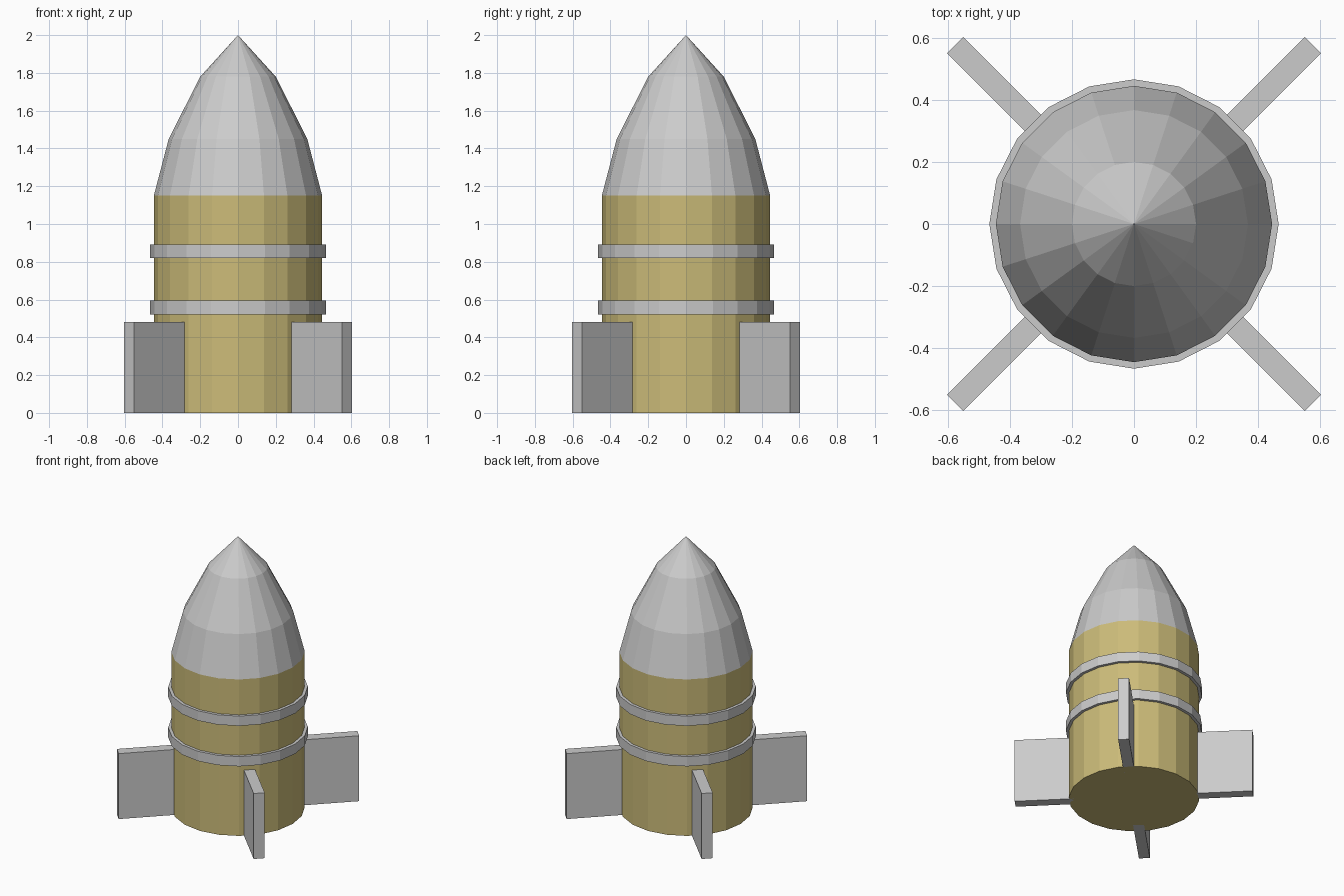
import bpy, bmesh
from math import cos, sin, pi, radians
from mathutils import Matrix

if "Cube" in bpy.data.objects:
    bpy.data.objects.remove(bpy.data.objects["Cube"])

SIDES = 20


def add_object(name, bm, material=None):
    bmesh.ops.recalc_face_normals(bm, faces=bm.faces)
    mesh = bpy.data.meshes.new(name)
    bm.to_mesh(mesh)
    bm.free()
    obj = bpy.data.objects.new(name, mesh)
    bpy.context.collection.objects.link(obj)
    if material:
        mesh.materials.append(material)
    return obj


def lathe(name, profile, material=None):
    """Revolve (radius, z) points about z; radius 0 closes to a point."""
    bm = bmesh.new()
    rings = []
    for r, z in profile:
        count = SIDES if r else 1
        rings.append([bm.verts.new((r * cos(2 * pi * i / SIDES),
                                    r * sin(2 * pi * i / SIDES), z))
                      for i in range(count)])
    for a, b in zip(rings, rings[1:]):
        for i in range(SIDES):
            j = (i + 1) % SIDES
            if len(b) == 1:
                bm.faces.new((a[i], a[j], b[0]))
            else:
                bm.faces.new((a[i], a[j], b[j], b[i]))
    if len(rings[0]) > 1:
        bm.faces.new(rings[0][::-1])
    if len(rings[-1]) > 1:
        bm.faces.new(rings[-1])
    return add_object(name, bm, material)


brass = bpy.data.materials.new("brass")
brass.diffuse_color = (0.6, 0.5, 0.19, 1)
brass.use_nodes = True
brass.node_tree.nodes["Principled BSDF"].inputs["Base Color"].default_value = brass.diffuse_color

# Casing and faceted nose
lathe("casing", [(0.445, 0), (0.445, 1.152)], brass)
lathe("nose_cone", [(0.445, 1.152), (0.367, 1.45), (0.2, 1.78), (0, 2)])

# Raised bands
for name, z in (("lower_band", 0.522), ("upper_band", 0.82)):
    lathe(name, [(0.466, z), (0.466, z + 0.072)])

# Four diagonal tail fins
INNER, OUTER, THICK, HEIGHT = 0.36, 0.815, 0.075, 0.482
for k in range(4):
    bm = bmesh.new()
    bmesh.ops.create_cube(bm, size=1, matrix=(
        Matrix.Rotation(radians(45 + 90 * k), 4, 'Z')
        @ Matrix.Translation(((INNER + OUTER) / 2, 0, HEIGHT / 2))
        @ Matrix.Diagonal((OUTER - INNER, THICK, HEIGHT, 1))))
    add_object(f"fin_{k + 1}", bm)
